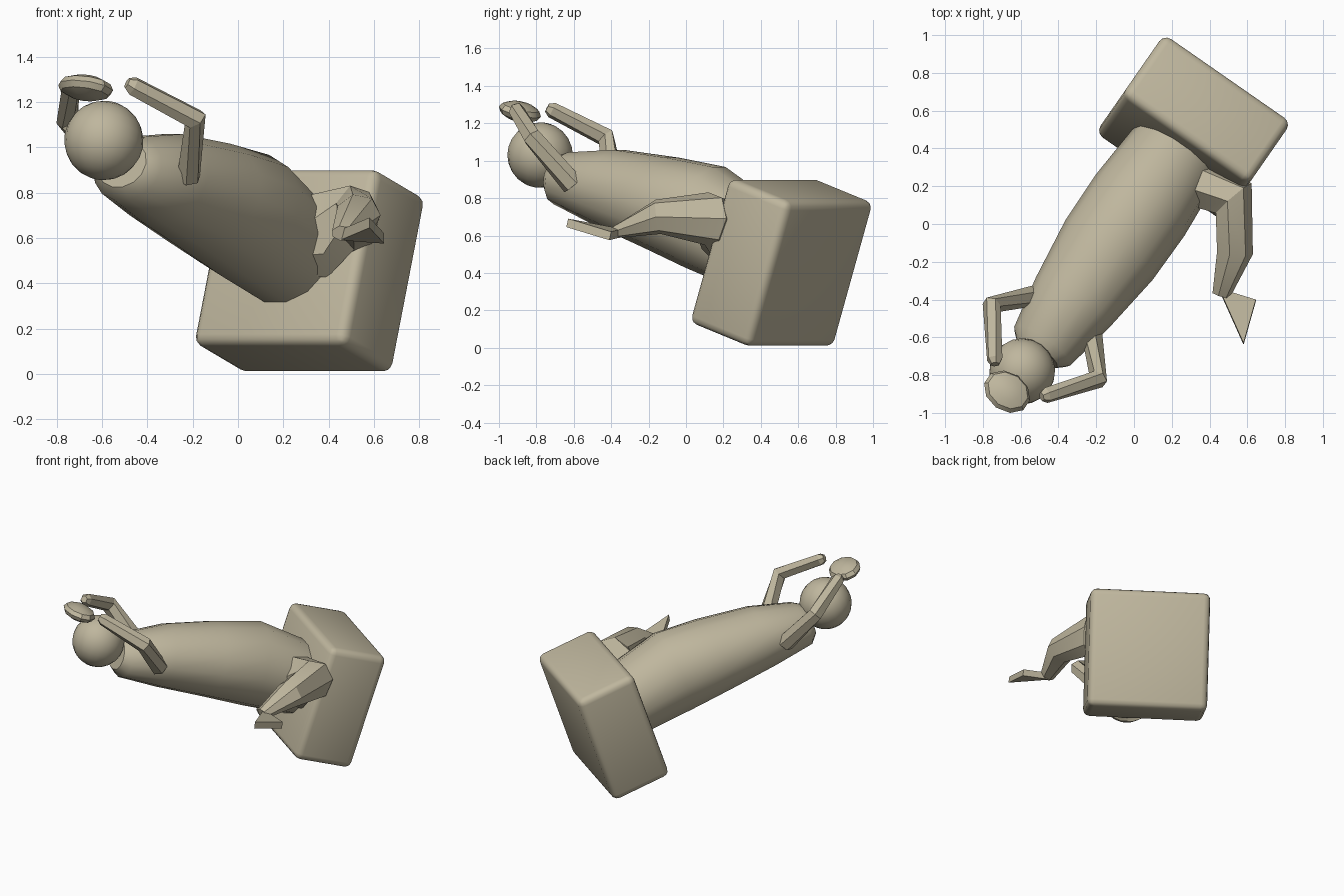
import bpy, bmesh, math
from mathutils import Matrix, Vector

if "Cube" in bpy.data.objects:
    bpy.data.objects.remove(bpy.data.objects["Cube"])

mat = bpy.data.materials.new("clay_tan")
mat.diffuse_color = (0.52, 0.47, 0.34, 1)
mat.use_nodes = True
mat.node_tree.nodes["Principled BSDF"].inputs["Base Color"].default_value = mat.diffuse_color

# Figure frame: X across the body, Y from head towards block, Z out of the chest
Y = Vector((0.54, 0.777, -0.32)).normalized()
X = Vector((0.82, -0.57, 0)).normalized()
Z = X.cross(Y).normalized()
FRAME = Matrix.Translation((0.21, 0.355, 0.52)) @ Matrix((X, Y, Z)).transposed().to_4x4()


def finish(name, bm, matrix=Matrix(), smooth=None):
    bmesh.ops.transform(bm, matrix=matrix, verts=bm.verts)
    bmesh.ops.recalc_face_normals(bm, faces=bm.faces)
    me = bpy.data.meshes.new(name)
    bm.to_mesh(me)
    bm.free()
    me.materials.append(mat)
    ob = bpy.data.objects.new(name, me)
    bpy.context.collection.objects.link(ob)
    if smooth:
        bpy.ops.object.select_all(action='DESELECT')
        ob.select_set(True)
        bpy.context.view_layer.objects.active = ob
        bpy.ops.object.shade_smooth_by_angle(angle=math.radians(smooth))
    return ob


def loft(rings):
    """Skin a list of equal-length point rings and cap both ends."""
    bm = bmesh.new()
    vs = [[bm.verts.new(p) for p in r] for r in rings]
    n = len(vs[0])
    for a, b in zip(vs, vs[1:]):
        for i in range(n):
            j = (i + 1) % n
            bm.faces.new((a[i], a[j], b[j], b[i]))
    bm.faces.new(vs[0])
    bm.faces.new(vs[-1])
    return bm


def limb(path, n):
    """Tube through (centre, tangent, side radius, up radius) stations."""
    rings = []
    for c, t, rs, ru in path:
        t = Vector(t).normalized()
        s = t.cross(Vector((0, 0, 1))).normalized()
        u = s.cross(t)
        rings.append([Vector(c) + s * rs * math.cos(a) + u * ru * math.sin(a)
                      for a in (2 * math.pi * (i + 0.5) / n for i in range(n))])
    return loft(rings)


def ellipsoid(name, centre, radii, seg, rows, rot, smooth):
    bm = bmesh.new()
    bmesh.ops.create_uvsphere(bm, u_segments=seg, v_segments=rows, radius=1)
    m = Matrix.Translation(centre) @ rot @ Matrix.Diagonal((*radii, 1))
    return finish(name, bm, m, smooth)


# Block with rounded edges
bm = bmesh.new()
bmesh.ops.create_cube(bm, size=1, matrix=Matrix.Diagonal((0.82, 0.42, 0.82, 1)))
bmesh.ops.bevel(bm, geom=bm.edges[:], offset=0.045, segments=3, profile=0.5, affect='EDGES')
finish("block", bm, Matrix.Translation((0.315, 0.51, 0.455)) @ FRAME.to_3x3().to_4x4(), 35)

# Torso: distance along body, half width, bottom, top
stations = [(-1.33, 0.13, -0.13, 0.09), (-1.28, 0.18, -0.175, 0.125),
            (-1.0, 0.235, -0.195, 0.235), (-0.65, 0.28, -0.205, 0.31),
            (-0.35, 0.285, -0.22, 0.36), (0.03, 0.26, -0.225, 0.28)]
rings = [[(w * math.cos(a), t, (lo + hi) / 2 + (hi - lo) / 2 * math.sin(a))
          for a in (2 * math.pi * i / 14 for i in range(14))] for t, w, lo, hi in stations]
finish("torso", loft(rings), FRAME, 40)

# Head and flattened top knot
ROT = FRAME.to_3x3().to_4x4()
ellipsoid("head", (-0.592, -0.78, 1.03), (0.175,) * 3, 20, 12, ROT, 40)
ellipsoid("top_knot", (-0.672, -0.888, 1.262), (0.132, 0.108, 0.052), 10, 6, ROT, 30)

# Raised bent arms, mirrored across the body
for side, label in ((1, "right_arm"), (-1, "left_arm")):
    pts = [Vector((side * x, y, z)) for x, y, z in
           ((0.195, -1.09, 0.0), (0.344, -1.324, 0.19), (0.15, -1.61, 0.262))]
    d1, d2 = (pts[1] - pts[0]).normalized(), (pts[2] - pts[1]).normalized()
    path = [(pts[0], d1, 0.055, 0.06), (pts[1], d1 + d2, 0.05, 0.055),
            (pts[2] - d2 * 0.03, d2, 0.043, 0.043), (pts[2], d2, 0.025, 0.025)]
    finish(label, limb(path, 6), FRAME)

# Bent leg: hip, thigh, knee, ankle
leg = [((0.25, 0.21, 0.6), (1, 0, 0.2), 0.13, 0.18),
       ((0.36, 0.21, 0.61), (1, 0, 0.2), 0.14, 0.19),
       ((0.525, 0.13, 0.69), (0.7, -0.8, 0.1), 0.13, 0.145),
       ((0.53, -0.15, 0.7), (-0.1, -1, -0.15), 0.1, 0.095),
       ((0.46, -0.375, 0.62), (-0.3, -1, -0.3), 0.05, 0.035)]
finish("leg", limb(leg, 7), smooth=30)

# Wedge foot
sole = [Vector(p) for p in ((0.45, -0.35, 0.59), (0.645, -0.41, 0.575), (0.58, -0.64, 0.645))]
finish("foot", loft([sole, [p + Vector((0, 0.01, 0.045)) for p in sole]]))
